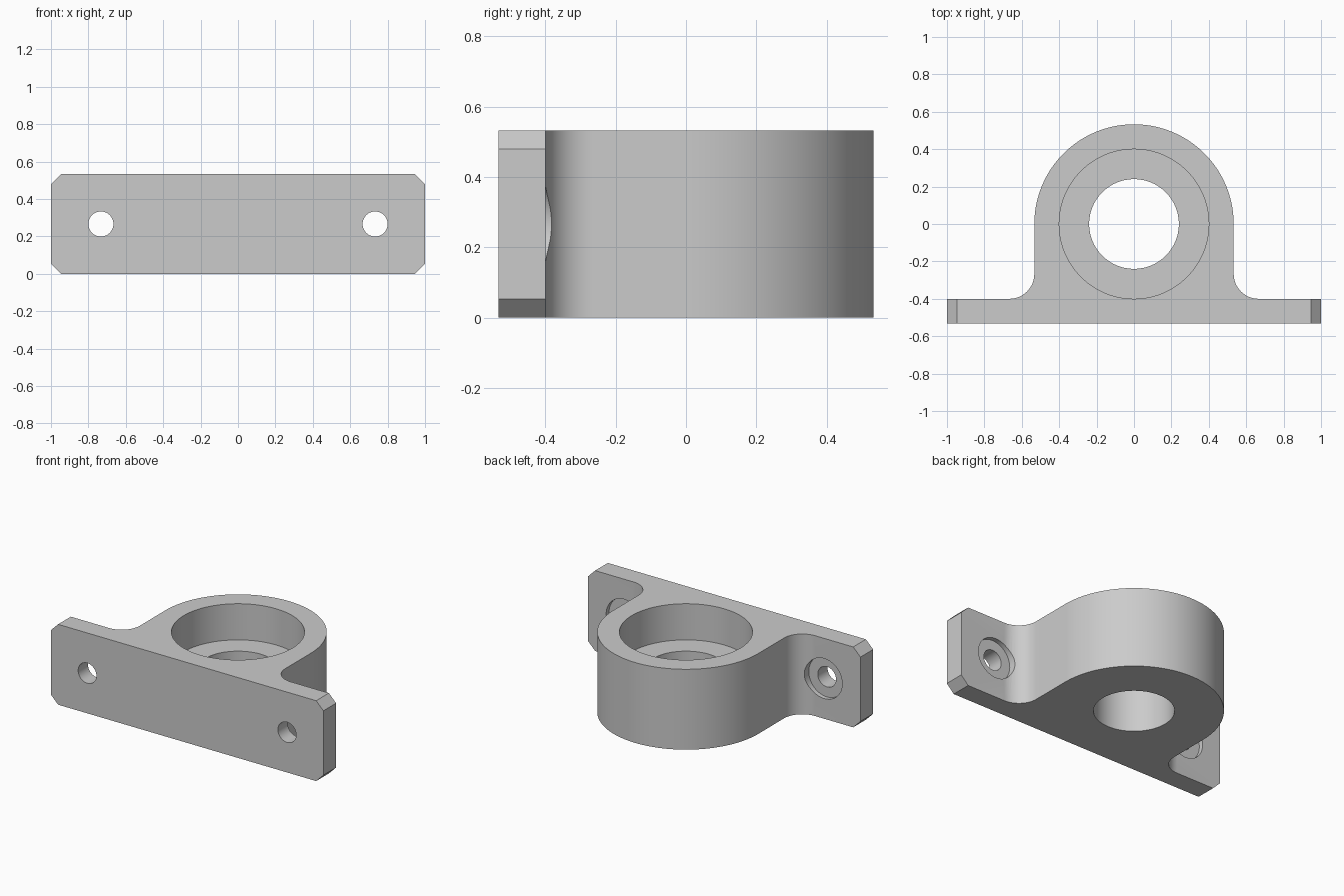
import bpy, bmesh, math
from mathutils import Matrix

cube = bpy.data.objects.get("Cube")
if cube:
    bpy.data.objects.remove(cube)

HEIGHT = 0.533      # overall height, also the depth to the centre of the boss
R = HEIGHT          # boss radius
PLATE = 0.133       # plate thickness and fillet radius
BOLT_X = 0.733

grey = bpy.data.materials.new("plain grey")
grey.use_nodes = True
grey.diffuse_color = (0.6, 0.6, 0.6, 1)
grey.node_tree.nodes["Principled BSDF"].inputs["Base Color"].default_value = (0.6, 0.6, 0.6, 1)


def make_object(name, bm):
    bmesh.ops.recalc_face_normals(bm, faces=bm.faces)
    mesh = bpy.data.meshes.new(name)
    bm.to_mesh(mesh)
    bm.free()
    mesh.materials.append(grey)
    obj = bpy.data.objects.new(name, mesh)
    bpy.context.collection.objects.link(obj)
    return obj


def arc(cx, cy, r, start, end, steps):
    angles = [math.radians(start + (end - start) * i / steps) for i in range(steps + 1)]
    return [(cx + r * math.cos(a), cy + r * math.sin(a)) for a in angles]


# Outline: plate, fillet, straight flank and round boss, mirrored across x
half = [(1, -R), (1, PLATE - R)]
half += arc(R + PLATE, 2 * PLATE - R, PLATE, 270, 180, 12)
half += arc(0, 0, R, 0, 90, 36)
outline = half + [(-x, y) for x, y in reversed(half[:-1])]

bm = bmesh.new()
face = bm.faces.new([bm.verts.new((x, y, 0)) for x, y in outline])
top = bmesh.ops.extrude_face_region(bm, geom=[face])["geom"]
bmesh.ops.translate(bm, vec=(0, 0, HEIGHT),
                    verts=[v for v in top if isinstance(v, bmesh.types.BMVert)])

# Chamfer the four plate corners
corners = [e for e in bm.edges
           if all(abs(v.co.x) > 0.99 for v in e.verts)
           and abs(e.verts[0].co.y - e.verts[1].co.y) > 0.05]
bmesh.ops.bevel(bm, geom=corners, offset=0.053, offset_type='OFFSET',
                segments=1, affect='EDGES')
bracket = make_object("bearing_bracket", bm)


def drill(name, radius, start, end, x=0, along_y=False, sides=64):
    """Cut a round hole along z, or along y, between two coordinates."""
    bm = bmesh.new()
    bmesh.ops.create_cone(bm, cap_ends=True, segments=sides, radius1=radius,
                          radius2=radius, depth=end - start)
    mid = (start + end) / 2
    if along_y:
        matrix = Matrix.Translation((x, mid, HEIGHT / 2)) @ Matrix.Rotation(math.pi / 2, 4, 'X')
    else:
        matrix = Matrix.Translation((x, 0, mid))
    bmesh.ops.transform(bm, matrix=matrix, verts=bm.verts)
    cutter = make_object(name, bm)
    cutter.hide_render = True
    mod = bracket.modifiers.new(name, 'BOOLEAN')
    mod.operation = 'DIFFERENCE'
    mod.solver = 'EXACT'
    mod.object = cutter
    bpy.context.view_layer.objects.active = bracket
    bpy.ops.object.modifier_apply(modifier=name)
    bpy.data.objects.remove(cutter)


# Bearing seat with a smaller through bore
drill("bearing_seat", 0.4, HEIGHT - 0.24, 0.8, sides=96)
drill("through_bore", 0.24, -0.2, 0.4)

# Bolt holes with shallow recesses on the back of the plate
for side, x in (("left", BOLT_X), ("right", -BOLT_X)):
    drill(side + "_bolt_hole", 0.067, -0.8, 0, x, True, 40)
    drill(side + "_recess", 0.133, PLATE - R - 0.03, 0, x, True)

bpy.ops.object.select_all(action='DESELECT')
bracket.select_set(True)
bpy.context.view_layer.objects.active = bracket
bpy.ops.object.shade_smooth_by_angle(angle=math.radians(30))
